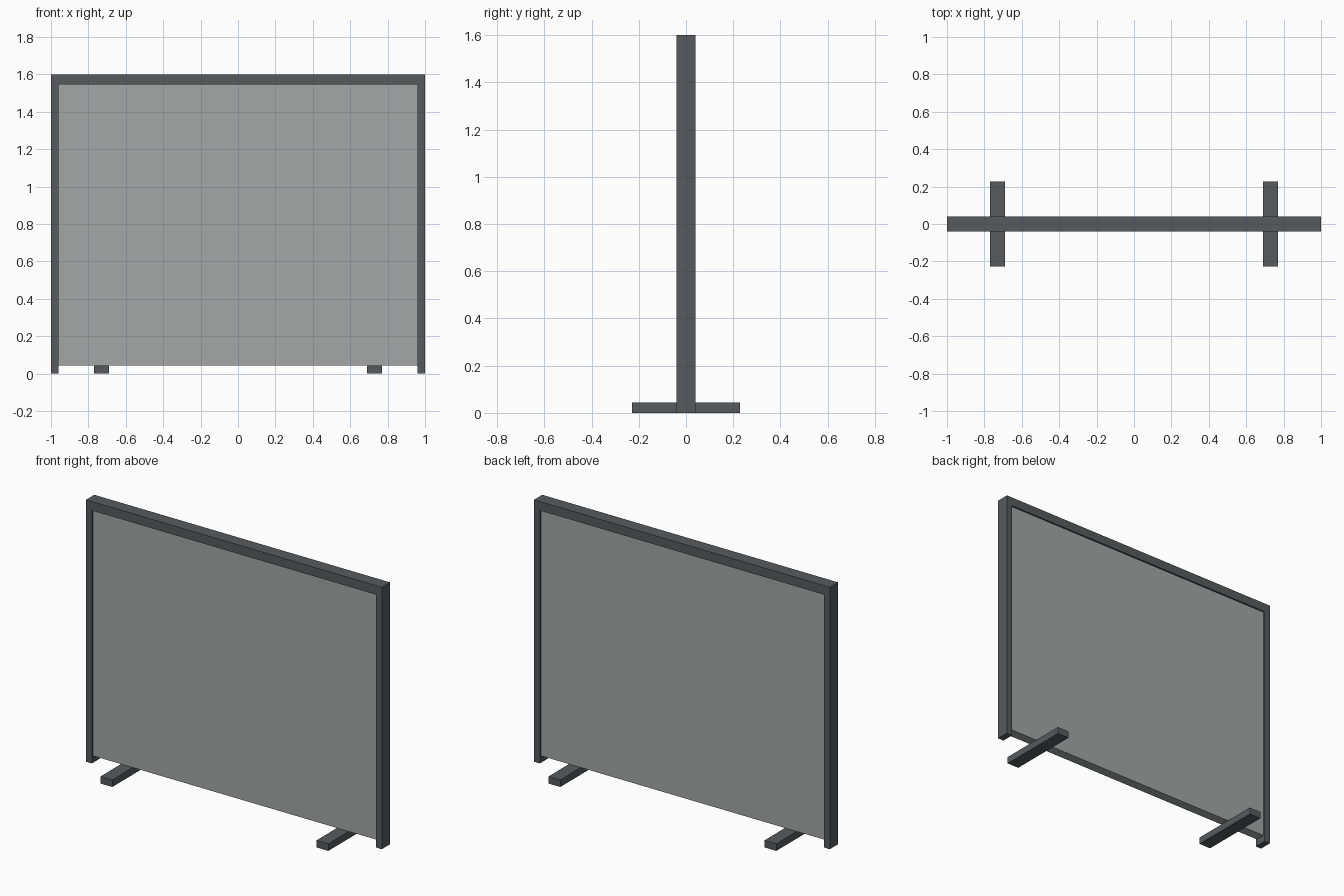
import bpy

if "Cube" in bpy.data.objects:
    bpy.data.objects.remove(bpy.data.objects["Cube"])


def material(name, rgb):
    m = bpy.data.materials.new(name)
    m.diffuse_color = (*rgb, 1.0)
    m.use_nodes = True
    m.node_tree.nodes["Principled BSDF"].inputs["Base Color"].default_value = m.diffuse_color
    return m


frame_mat = material("dark_grey_frame", (0.095, 0.104, 0.110))
panel_mat = material("light_grey_fabric", (0.37, 0.385, 0.38))


def box(name, lo, hi, mat):
    """Axis-aligned box between two corners."""
    bpy.ops.mesh.primitive_cube_add(size=1)
    ob = bpy.context.object
    ob.name = name
    for v in ob.data.vertices:
        for i in range(3):
            v.co[i] = lo[i] if v.co[i] < 0 else hi[i]
    ob.data.materials.append(mat)
    return ob


# Panel, slightly recessed in the frame
box("panel", (-0.96, -0.03, 0.043), (0.96, 0.03, 1.545), panel_mat)

# Top rail between the posts
box("top_rail", (-0.96, -0.04, 1.545), (0.96, 0.04, 1.6), frame_mat)

# Side posts and feet on both sides
for side, s in (("left", -1), ("right", 1)):
    a, b = sorted((s * 0.96, s * 1.0))
    box(side + "_post", (a, -0.04, 0), (b, 0.04, 1.6), frame_mat)
    a, b = sorted((s * 0.69, s * 0.77))
    box(side + "_foot", (a, -0.228, 0), (b, 0.228, 0.043), frame_mat)
